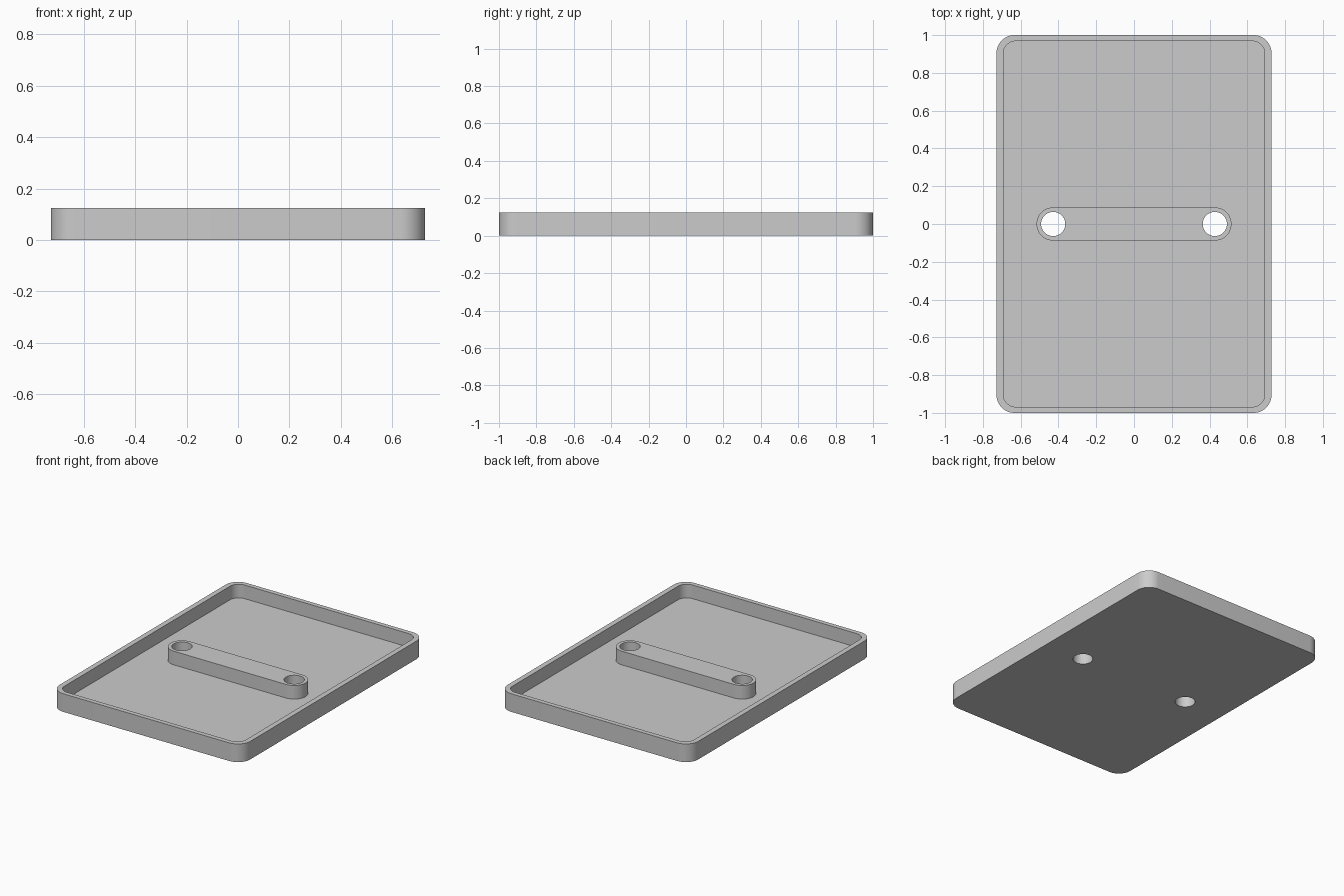
import bpy
import bmesh
from math import cos, sin, pi, radians

cube = bpy.data.objects.get("Cube")
if cube:
    bpy.data.objects.remove(cube, do_unlink=True)

HEIGHT = 0.125       # overall height, shared by rim and bar
FLOOR = 0.031        # floor thickness
BAR_X = 0.428        # hole centres, also the bar's end centres
STEPS = 12           # segments per quarter circle

grey = bpy.data.materials.new("plain grey")
grey.use_nodes = True
colour = (0.6, 0.6, 0.6, 1)
grey.diffuse_color = colour
grey.node_tree.nodes["Principled BSDF"].inputs["Base Color"].default_value = colour


def rounded_slab(name, half_x, half_y, radius, z0, z1, centre_x=0):
    """Upright prism whose outline is a rounded rectangle, slot or circle."""
    cx, cy = half_x - radius, half_y - radius
    outline = []
    for quarter, (sx, sy) in enumerate([(1, 1), (-1, 1), (-1, -1), (1, -1)]):
        for i in range(STEPS + 1):
            a = (quarter + i / STEPS) * pi / 2
            outline.append((centre_x + sx * cx + radius * cos(a),
                            sy * cy + radius * sin(a), z0))
    bm = bmesh.new()
    bm.faces.new([bm.verts.new(p) for p in outline])
    bmesh.ops.remove_doubles(bm, verts=bm.verts, dist=1e-5)
    top = bmesh.ops.extrude_face_region(bm, geom=bm.faces[:], use_keep_orig=True)
    moved = [v for v in top["geom"] if isinstance(v, bmesh.types.BMVert)]
    bmesh.ops.translate(bm, verts=moved, vec=(0, 0, z1 - z0))
    bmesh.ops.recalc_face_normals(bm, faces=bm.faces)
    mesh = bpy.data.meshes.new(name)
    bm.to_mesh(mesh)
    bm.free()
    mesh.materials.append(grey)
    obj = bpy.data.objects.new(name, mesh)
    bpy.context.collection.objects.link(obj)
    return obj


def combine(target, tool, operation):
    """Apply a boolean to the target and discard the tool object."""
    tool.hide_render = True
    mod = target.modifiers.new(tool.name, "BOOLEAN")
    mod.operation, mod.solver, mod.object = operation, "EXACT", tool
    bpy.context.view_layer.objects.active = target
    bpy.ops.object.modifier_apply(modifier=mod.name)
    bpy.data.objects.remove(tool, do_unlink=True)


# Tray body with a rounded pocket
tray = rounded_slab("tray", 0.728, 1.0, 0.095, 0, HEIGHT)
combine(tray, rounded_slab("pocket", 0.692, 0.968, 0.065, FLOOR, HEIGHT + 0.1), "DIFFERENCE")

# Raised round-ended bar across the floor
combine(tray, rounded_slab("bar", BAR_X + 0.088, 0.088, 0.088, FLOOR / 2, HEIGHT), "UNION")

# Through holes at both ends of the bar
for side in (-1, 1):
    hole = rounded_slab("hole", 0.064, 0.064, 0.064, -0.1, HEIGHT + 0.1, side * BAR_X)
    combine(tray, hole, "DIFFERENCE")

# Smooth curved walls, crisp edges
bpy.ops.object.select_all(action="DESELECT")
tray.select_set(True)
bpy.context.view_layer.objects.active = tray
bpy.ops.object.shade_smooth_by_angle(angle=radians(30))
